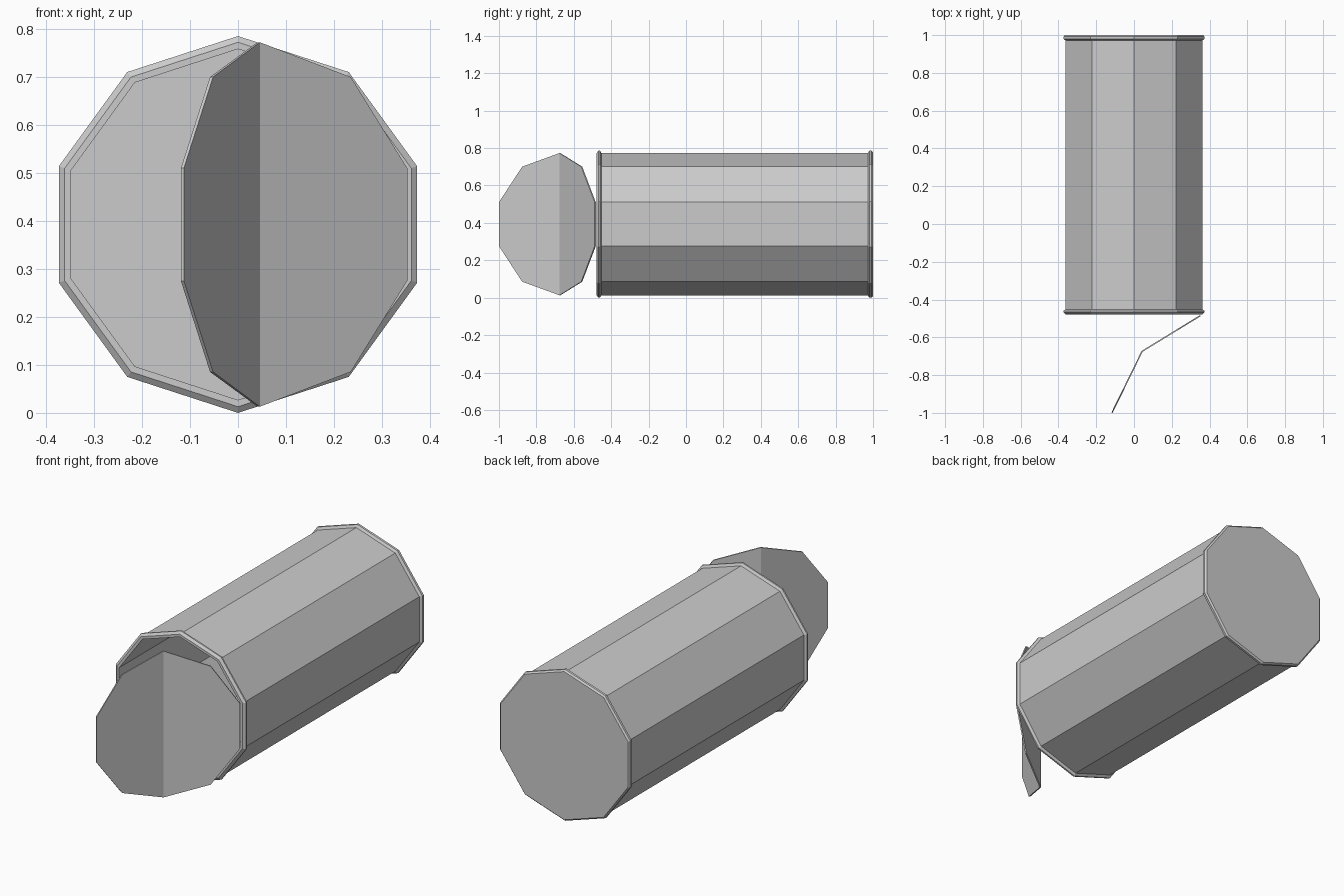
import bpy, math

if "Cube" in bpy.data.objects:
    bpy.data.objects.remove(bpy.data.objects["Cube"])

SIDES = 10
CZ = 0.393


def make_object(name, verts, faces):
    mesh = bpy.data.meshes.new(name)
    mesh.from_pydata(verts, [], faces)
    mesh.update()
    obj = bpy.data.objects.new(name, mesh)
    bpy.context.collection.objects.link(obj)
    return obj


def ring_point(r, i):
    a = 2 * math.pi * i / SIDES
    return r * math.sin(a), r * math.cos(a)


# Can: one profile (radius, y) swept round the y axis, inside floor to outside base
profile = [(0.366, 0.975), (0.366, -0.478), (0.38, -0.478), (0.393, -0.468),
           (0.393, -0.46), (0.38, -0.452), (0.38, 0.972), (0.393, 0.98),
           (0.393, 0.992), (0.385, 1.0)]
verts, faces = [], []
for r, y in profile:
    for i in range(SIDES):
        x, z = ring_point(r, i)
        verts.append((x, y, CZ + z))
for k in range(len(profile) - 1):
    for i in range(SIDES):
        j = (i + 1) % SIDES
        a, b = k * SIDES, (k + 1) * SIDES
        faces.append((a + i, a + j, b + j, b + i))
last = (len(profile) - 1) * SIDES
faces.append(tuple(range(SIDES)[::-1]))
faces.append(tuple(range(last, last + SIDES)))
make_object("can_body", verts, faces)

# Lid: decagon creased along its vertical middle, hinged at the right of the rim
FOLD = (0.043, -0.674)
HINGE_DIR = (0.853, 0.522)
FREE_DIR = (0.44, 0.898)
verts = []
for i in range(SIDES):
    u, z = ring_point(0.38, i)
    d = HINGE_DIR if u > 0 else FREE_DIR
    verts.append((FOLD[0] + u * d[0], FOLD[1] + u * d[1], CZ + z))
lid = make_object("bent_lid", verts, [(0, 1, 2, 3, 4, 5), (5, 6, 7, 8, 9, 0)])
thick = lid.modifiers.new("thickness", 'SOLIDIFY')
thick.thickness = 0.007
thick.offset = 0
